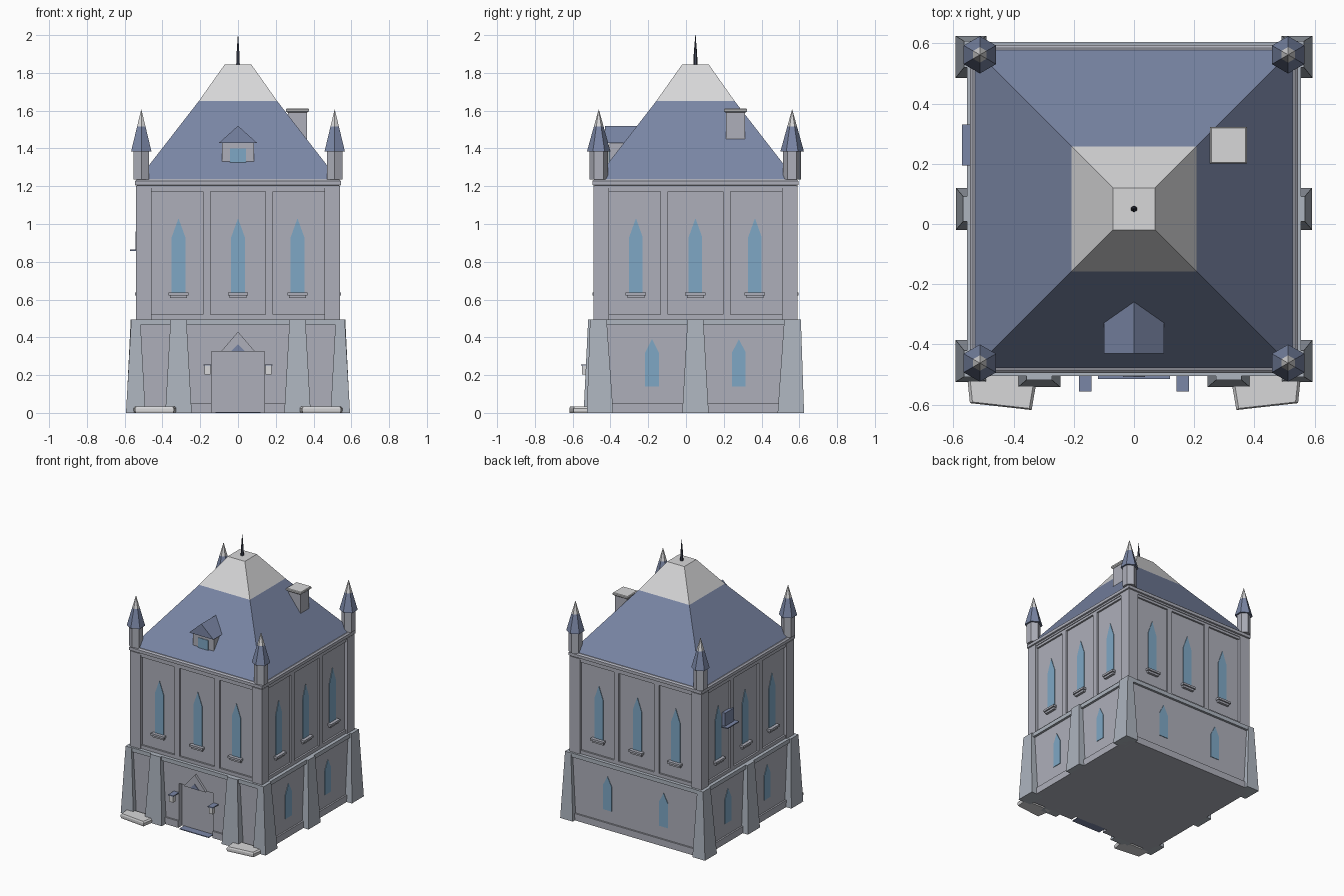
import bpy, bmesh, math
from mathutils import Matrix, Vector

cube = bpy.data.objects.get("Cube")
if cube:
    bpy.data.objects.remove(cube, do_unlink=True)

COLOURS = {
    "wall_grey": (0.42, 0.43, 0.49),
    "plinth_grey": (0.42, 0.46, 0.52),
    "pale_stone": (0.68, 0.68, 0.69),
    "slate_blue": (0.195, 0.24, 0.38),
    "window_blue": (0.21, 0.39, 0.56),
    "dark_iron": (0.05, 0.056, 0.085),
}
MATS = {}
for name, rgb in COLOURS.items():
    m = bpy.data.materials.new(name)
    m.use_nodes = True
    m.diffuse_color = (*rgb, 1)
    bsdf = m.node_tree.nodes["Principled BSDF"]
    bsdf.inputs["Base Color"].default_value = (*rgb, 1)
    bsdf.inputs["Roughness"].default_value = 0.8
    MATS[name] = m

CY = 0.05            # centre of the tower in y
parts = {}           # (part name, colour) -> bmesh


def side_matrix(k):
    """Local frame of wall k: u along the wall, -y outwards (0 front, 1 +x, 2 back, 3 -x)."""
    return Matrix.Translation((0, CY, 0)) @ Matrix.Rotation(k * math.pi / 2, 4, "Z")


def loft(name, colour, rings, mat=Matrix()):
    """Closed solid through rings of equal point count."""
    bm = parts.setdefault((name, colour), bmesh.new())
    loops = [[bm.verts.new(mat @ Vector(p)) for p in r] for r in rings]
    n = len(loops[0])
    faces = [bm.faces.new(loops[0]), bm.faces.new(loops[-1])]
    for a, b in zip(loops, loops[1:]):
        for i in range(n):
            j = (i + 1) % n
            faces.append(bm.faces.new((a[i], a[j], b[j], b[i])))
    bmesh.ops.recalc_face_normals(bm, faces=faces)


def rect(x0, x1, y0, y1, z):
    return [(x0, y0, z), (x1, y0, z), (x1, y1, z), (x0, y1, z)]


def square(h, z, cx=0, cy=0):
    return rect(cx - h, cx + h, cy - h, cy + h, z)


def hexagon(r, z, cx, cy):
    return [(cx + r * math.sin(i * math.pi / 3), cy + r * math.cos(i * math.pi / 3), z)
            for i in range(6)]


def box(name, colour, x0, x1, y0, y1, z0, z1, mat=Matrix()):
    loft(name, colour, [rect(x0, x1, y0, y1, z0), rect(x0, x1, y0, y1, z1)], mat)


def prism(name, colour, outline, y0, y1, mat=Matrix()):
    """Outline in x-z pushed along y."""
    loft(name, colour, [[(x, y, z) for x, z in outline] for y in (y0, y1)], mat)


def window(name, u, z0, shoulder, tip, d, mat):
    w = 0.036
    shape = [(u - w, z0), (u + w, z0), (u + w, shoulder), (u, tip), (u - w, shoulder)]
    prism(name, "window_blue", shape, -d - 0.004, -d + 0.004, mat)


tower = side_matrix(0)

# Cores of both storeys
loft("ground_floor", "wall_grey", [square(0.505, 0), square(0.505, 0.495)], tower)
loft("ground_ledge", "plinth_grey", [square(0.555, 0.465), square(0.555, 0.495)], tower)
loft("upper_floor", "wall_grey", [square(0.517, 0.49), square(0.517, 1.2)], tower)

for k in range(4):
    M = side_matrix(k)

    # Upper storey: frame rails, mullions, lancet windows and stepped sills
    for z0, z1 in ((0.495, 0.52), (1.172, 1.2)):
        box("upper_frame", "wall_grey", -0.5, 0.5, -0.53, -0.5, z0, z1, M)
    for s in (-1, 1):
        box("upper_frame", "wall_grey", s * 0.165 - 0.02, s * 0.165 + 0.02,
            -0.53, -0.5, 0.52, 1.172, M)
    for u in (-0.315, 0, 0.315):
        window("upper_windows", u, 0.635, 0.93, 1.03, 0.517, M)
        box("window_sills", "wall_grey", u - 0.054, u + 0.054, -0.545, -0.51, 0.622, 0.637, M)
        box("window_sills", "wall_grey", u - 0.046, u + 0.046, -0.535, -0.51, 0.607, 0.622, M)

    # Ground storey: panel, baseboard and buttresses
    if k == 0:
        for s in (-1, 1):
            a, b = sorted((s * 0.14, s * 0.53))
            box("ground_panels", "wall_grey", a, b, -0.538, -0.5, 0, 0.47, M)
            a, b = sorted((s * 0.14, s * 0.27))
            box("baseboards", "wall_grey", a, b, -0.55, -0.5, 0, 0.05, M)
        box("ground_panels", "wall_grey", -0.14, 0.14, -0.538, -0.5, 0.325, 0.47, M)
        buttresses = (-0.315, 0.315)
    else:
        box("ground_panels", "wall_grey", -0.53, 0.53, -0.538, -0.5, 0, 0.47, M)
        box("baseboards", "wall_grey", -0.5, 0.5, -0.55, -0.5, 0, 0.05, M)
        for u in (-0.23, 0.23):
            window("ground_windows", u, 0.14, 0.32, 0.39, 0.538, M)
        buttresses = () if k == 2 else (0,)
    for u in buttresses:
        loft("buttresses", "plinth_grey",
             [rect(u - 0.07, u + 0.07, -0.592, -0.5, 0),
              rect(u - 0.042, u + 0.042, -0.568, -0.5, 0.495)], M)

# Corner piers, pilasters and turrets
for sx in (-1, 1):
    for sy in (-1, 1):
        def corner(x_in, x_out, y_in, y_out, z):
            return rect(sx * x_in, sx * x_out, sy * y_in, sy * y_out, z)
        loft("corner_piers", "plinth_grey",
             [corner(0.49, 0.593, 0.435, 0.575, 0), corner(0.517, 0.565, 0.47, 0.558, 0.495)], tower)
        loft("corner_pilasters", "wall_grey",
             [corner(0.457, 0.54, 0.457, 0.54, 0.495), corner(0.457, 0.54, 0.457, 0.54, 1.2)], tower)
        c = (sx * 0.512, sy * 0.512)
        loft("turrets", "wall_grey", [hexagon(0.048, 1.235, *c), hexagon(0.048, 1.4, *c)], tower)
        loft("turret_roofs", "slate_blue",
             [hexagon(0.062, 1.385, *c), hexagon(0.026, 1.515, *c)], tower)
        loft("turret_tips", "pale_stone",
             [hexagon(0.026, 1.515, *c), hexagon(0.001, 1.605, *c)], tower)

# Cornice
loft("cornice", "wall_grey",
     [square(0.535, 1.19), square(0.535, 1.203), square(0.545, 1.206),
      square(0.545, 1.228), square(0.535, 1.237)], tower)

# Main roof, crown and finial
loft("roof", "slate_blue", [square(0.53, 1.235), square(0.208, 1.65)], tower)
loft("roof_crown", "pale_stone", [square(0.208, 1.65), square(0.07, 1.845)], tower)
loft("finial", "dark_iron",
     [hexagon(0.011, 1.84, 0, CY), hexagon(0.009, 1.9, 0, CY), hexagon(0.001, 2.0, 0, CY)])

# Dormer
box("dormer", "wall_grey", -0.086, 0.086, -0.405, -0.25, 1.315, 1.435)
prism("dormer_roof", "slate_blue", [(-0.1, 1.43), (0.1, 1.43), (0, 1.52)], -0.43, -0.24)
box("dormer_window", "window_blue", -0.042, 0.042, -0.409, -0.4, 1.318, 1.4)

# Chimney
at = (0.314, 0.262)
loft("chimney", "wall_grey", [square(0.05, 1.44, *at), square(0.05, 1.595, *at)])
loft("chimney_cap", "pale_stone",
     [square(0.053, 1.59, *at), square(0.061, 1.597, *at),
      square(0.061, 1.607, *at), square(0.057, 1.612, *at)])

# Entrance: recessed door, doormat, gable
box("door", "wall_grey", -0.125, 0.125, -0.46, -0.45, 0.005, 0.31)
box("doormat", "slate_blue", -0.12, 0.12, -0.515, -0.45, 0, 0.006)
prism("door_gable", "wall_grey", [(-0.09, 0.325), (0.09, 0.325), (0, 0.43)], -0.505, -0.48)
prism("gable_light", "slate_blue", [(-0.036, 0.326), (0.036, 0.326), (0, 0.364)], -0.509, -0.5)

for s in (-1, 1):
    # Wall lamps
    x = s * 0.162
    box("lamps", "pale_stone", x - 0.016, x + 0.016, -0.55, -0.525, 0.203, 0.25)
    box("lamp_caps", "slate_blue", x - 0.021, x + 0.021, -0.556, -0.485, 0.25, 0.257)

    # Stone pads by the front corners, with softened edges
    pad = [(0.32, -0.5), (0.34, -0.618), (0.545, -0.595), (0.555, -0.5)]
    rings = []
    for z, f in ((0, 0.96), (0.01, 1), (0.024, 1), (0.035, 0.92)):
        rings.append([(s * (0.44 + (px - 0.44) * f), -0.55 + (py + 0.55) * f, z) for px, py in pad])
    loft("stone_pads", "pale_stone", rings)

# Hanging shelf and board on the -x wall
box("wall_shelf", "slate_blue", -0.572, -0.51, 0.195, 0.33, 0.856, 0.864)
box("wall_board", "slate_blue", -0.542, -0.51, 0.21, 0.315, 0.864, 0.96)

for (name, colour), bm in parts.items():
    mesh = bpy.data.meshes.new(name)
    bm.to_mesh(mesh)
    bm.free()
    mesh.materials.append(MATS[colour])
    bpy.context.scene.collection.objects.link(bpy.data.objects.new(name, mesh))
